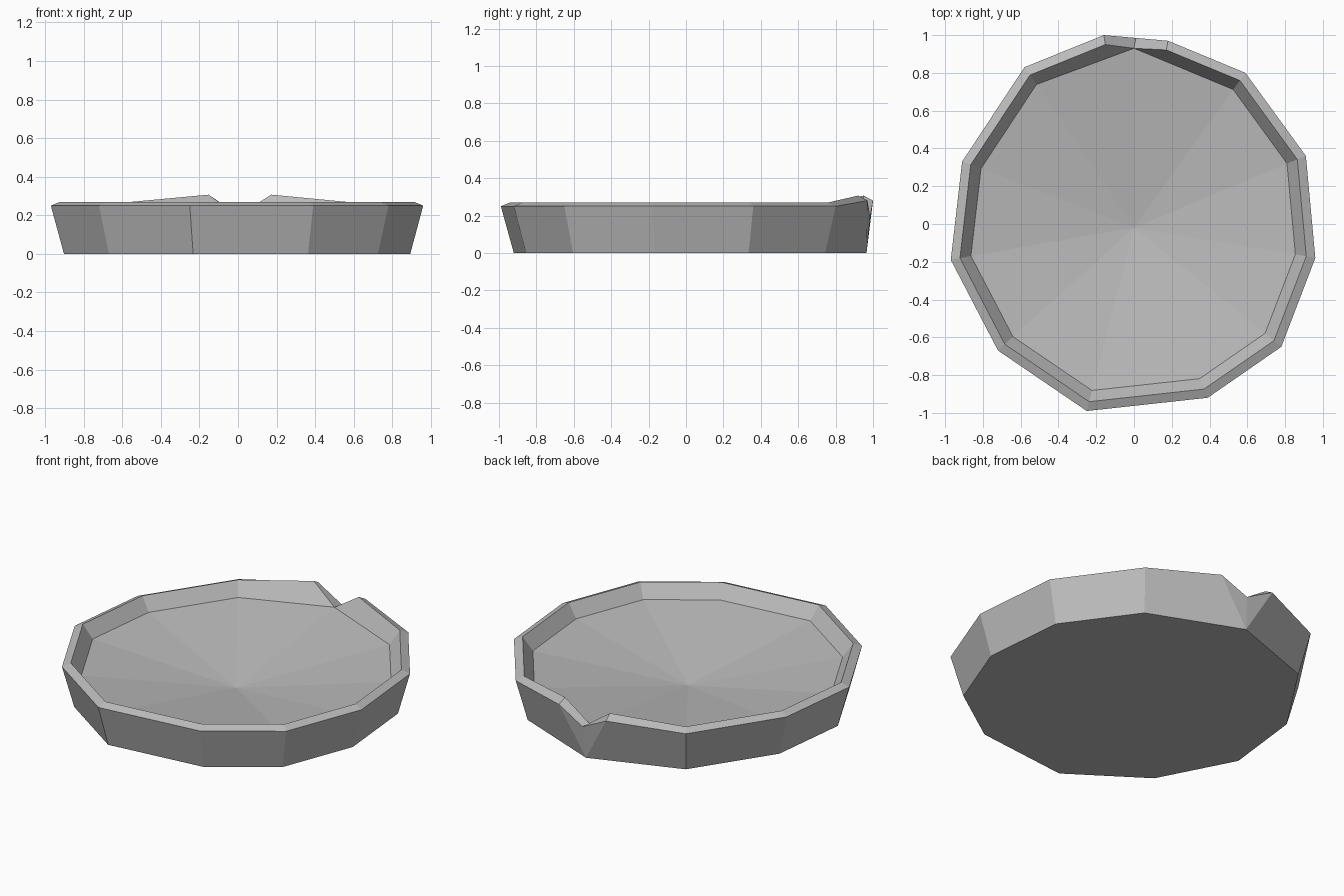
import bpy
import bmesh
from mathutils import Vector

cube = bpy.data.objects.get("Cube")
if cube:
    bpy.data.objects.remove(cube, do_unlink=True)

# Single clay-grey material
clay = bpy.data.materials.new("plain grey")
clay.use_nodes = True
grey = (0.5, 0.5, 0.5, 1.0)
clay.diffuse_color = grey
clay.node_tree.nodes["Principled BSDF"].inputs["Base Color"].default_value = grey

# Irregular plan of the rim, running around from one side of the spout to the other
OUTLINE = [(-0.16, 1.0), (-0.58, 0.83), (-0.91, 0.33), (-0.97, -0.19),
           (-0.72, -0.67), (-0.25, -0.99), (0.39, -0.92), (0.78, -0.65),
           (0.96, -0.18), (0.91, 0.36), (0.59, 0.80), (0.18, 0.97)]
SPOUT_Z = 0.195


def plan_ring(scale, height, spout_rise=0.0):
    """Scaled copy of the rim plan, lifted at the two spout corners."""
    ring = [Vector((x * scale, y * scale, height)) for x, y in OUTLINE]
    ring[0].z += spout_rise
    ring[-1].z += spout_rise
    return ring


def pinched_ring(scale, height, tip):
    """Scaled plan whose spout corners collapse into one tip point."""
    ring = plan_ring(scale, height)
    ring[0] = ring[-1] = tip
    return ring + [tip]


def add_ring(bm, points):
    return [bm.verts.new(p) for p in points]


def bridge(bm, lower, upper):
    """Close the strip between two rings with quads."""
    count = len(lower)
    for i in range(count):
        j = (i + 1) % count
        bm.faces.new((lower[i], lower[j], upper[j], upper[i]))


# Shallow dish: outer wall, sloping lip, inner wall and conical floor
floor_tip = Vector((0, 0.93, SPOUT_Z))
bm = bmesh.new()
base = add_ring(bm, pinched_ring(0.93, 0, Vector((0, 0.965, 0))))
outer_rim = add_ring(bm, plan_ring(1.0, 0.25, 0.03) + [Vector((0.01, 0.985, SPOUT_Z))])
inner_rim = add_ring(bm, plan_ring(0.95, 0.27, 0.037) + [floor_tip])
floor = add_ring(bm, pinched_ring(0.89, SPOUT_Z - 0.005, floor_tip))

for lower, upper in ((base, outer_rim), (outer_rim, inner_rim), (inner_rim, floor)):
    bridge(bm, lower, upper)

bm.faces.new(base)
centre = bm.verts.new((0, -0.02, 0.066))
for a, b in zip(floor, floor[1:] + floor[:1]):
    bm.faces.new((a, b, centre))

# Weld the pinched spout corners and orient the shell
bmesh.ops.remove_doubles(bm, verts=bm.verts, dist=0.001)
bmesh.ops.recalc_face_normals(bm, faces=bm.faces)

mesh = bpy.data.meshes.new("shallow_dish")
bm.to_mesh(mesh)
bm.free()
mesh.materials.append(clay)
dish = bpy.data.objects.new("shallow_dish", mesh)
bpy.context.collection.objects.link(dish)
